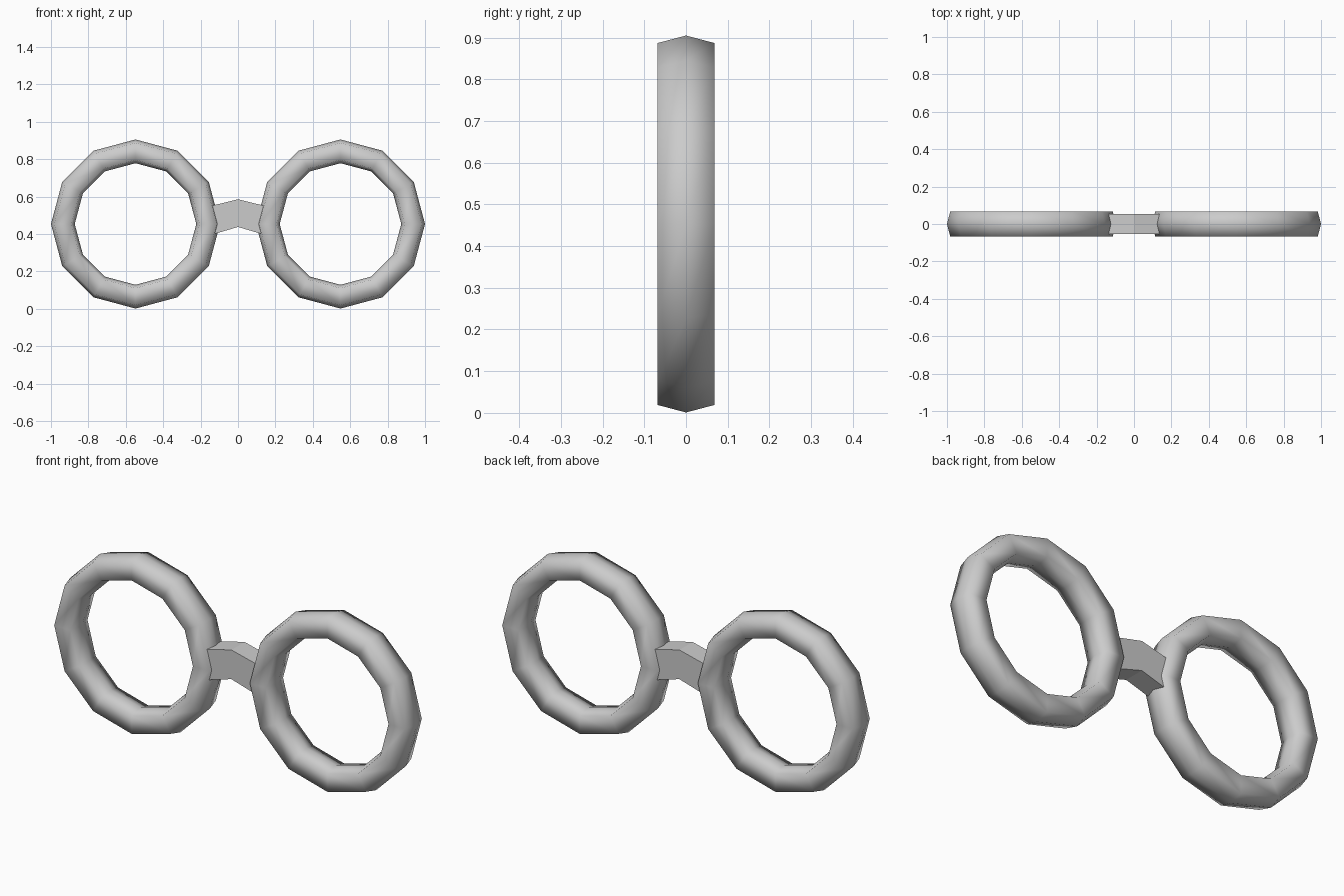
import bpy, bmesh, math
from mathutils import Vector

cube = bpy.data.objects.get("Cube")
if cube:
    bpy.data.objects.remove(cube, do_unlink=True)

CENTRE_X, CENTRE_Z = 0.548, 0.453
OUTER, INNER = 0.452, 0.325      # ring radii at the ridges
BULGE, HALF_DEPTH = 0.018, 0.068
SEGMENTS = 12

grey = bpy.data.materials.new("plain grey")
grey.use_nodes = True
grey.diffuse_color = (0.6, 0.6, 0.6, 1)
grey.node_tree.nodes["Principled BSDF"].inputs["Base Color"].default_value = (0.6, 0.6, 0.6, 1)


def finish(name, bm, smooth):
    bmesh.ops.recalc_face_normals(bm, faces=bm.faces)
    for face in bm.faces:
        face.smooth = smooth
    mesh = bpy.data.meshes.new(name)
    bm.to_mesh(mesh)
    bm.free()
    mesh.materials.append(grey)
    obj = bpy.data.objects.new(name, mesh)
    bpy.context.collection.objects.link(obj)
    return obj


def ring(name, side):
    # Six-sided section swept around the lens centre
    centre = Vector((side * CENTRE_X, 0, CENTRE_Z))
    section = [(OUTER, 0), (OUTER - BULGE, HALF_DEPTH), (INNER + BULGE, HALF_DEPTH),
               (INNER, 0), (INNER + BULGE, -HALF_DEPTH), (OUTER - BULGE, -HALF_DEPTH)]
    bm = bmesh.new()
    verts = [bm.verts.new(centre + Vector((r, y, 0))) for r, y in section]
    edges = [bm.edges.new((v, verts[i - 1])) for i, v in enumerate(verts)]
    bmesh.ops.spin(bm, geom=verts + edges, cent=centre, axis=(0, 1, 0),
                   angle=math.tau, steps=SEGMENTS, use_merge=False)
    bmesh.ops.remove_doubles(bm, verts=bm.verts, dist=0.0005)
    return finish(name, bm, True)


def bridge():
    # Shallow arch whose ends sink into the rings
    outline = [(-0.16, 0.39), (0, 0.437), (0.16, 0.39),
               (0.16, 0.546), (0, 0.585), (-0.16, 0.546)]
    bm = bmesh.new()
    front = [bm.verts.new((x, -0.053, z)) for x, z in outline]
    back = [bm.verts.new((x, 0.053, z)) for x, z in outline]
    for i in range(len(outline)):
        bm.faces.new((front[i - 1], front[i], back[i], back[i - 1]))
    # Each half of the arch is one quad, front and back
    for row in (front, back):
        bm.faces.new((row[0], row[1], row[4], row[5]))
        bm.faces.new((row[1], row[2], row[3], row[4]))
    return finish("bridge", bm, False)


ring("left_ring", 1)
ring("right_ring", -1)
bridge()
